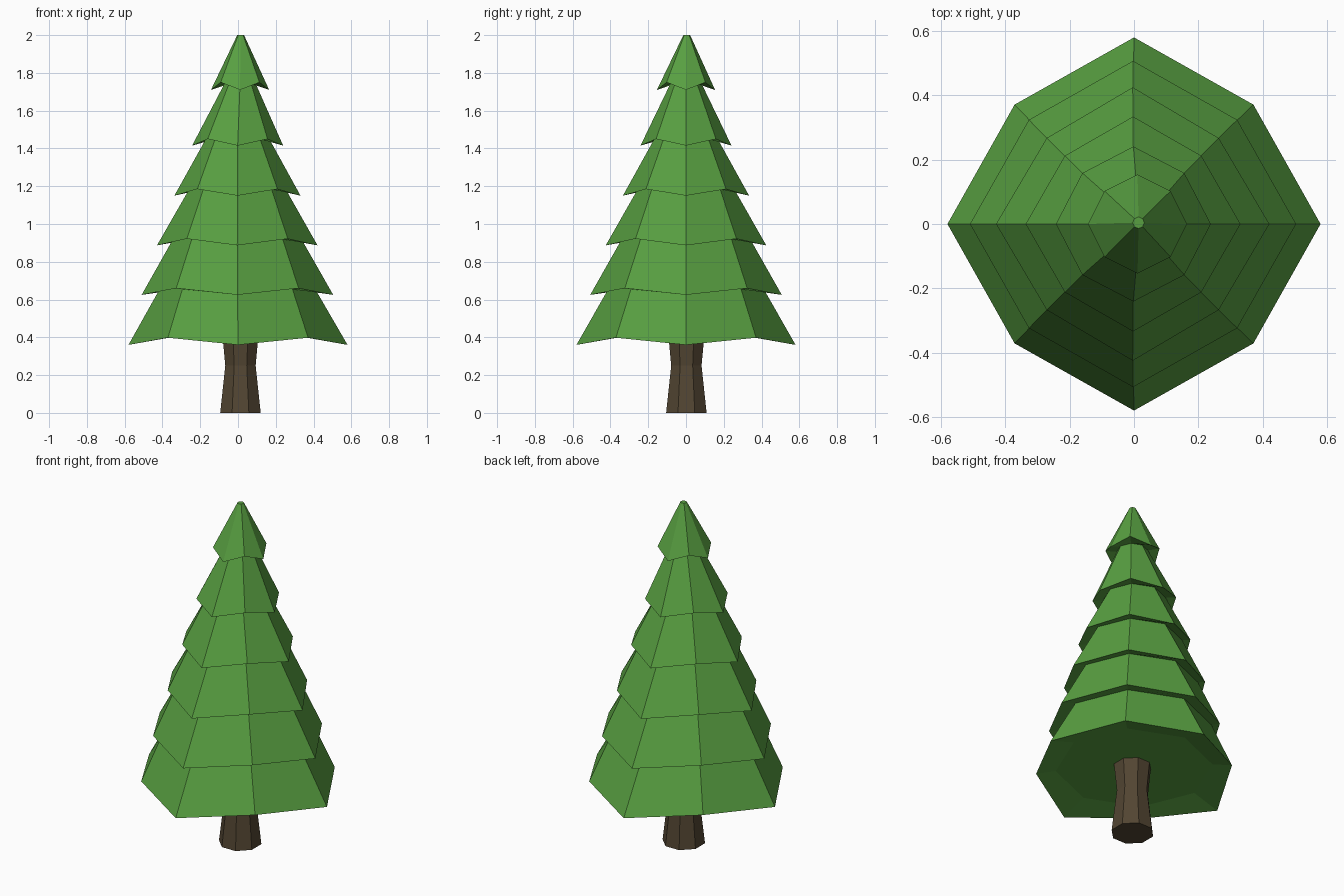
import bpy, bmesh
from math import cos, sin, pi

if "Cube" in bpy.data.objects:
    bpy.data.objects.remove(bpy.data.objects["Cube"])


def material(name, color):
    m = bpy.data.materials.new(name)
    m.diffuse_color = color
    m.use_nodes = True
    m.node_tree.nodes["Principled BSDF"].inputs["Base Color"].default_value = m.diffuse_color
    return m


def ring(bm, cx, cy, r_axis, z_axis, r_diag, z_diag, turn=0.0):
    # octagon whose alternate corners may differ in radius and height
    verts = []
    for i in range(8):
        a = turn + i * pi / 4
        r, z = (r_diag, z_diag) if i % 2 else (r_axis, z_axis)
        verts.append(bm.verts.new((cx + r * cos(a), cy + r * sin(a), z)))
    return verts


def skin(name, bm, rings, mat):
    # join consecutive rings and close both ends
    for a, b in zip(rings, rings[1:]):
        for i in range(8):
            j = (i + 1) % 8
            bm.faces.new((a[i], a[j], b[j], b[i]))
    bm.faces.new(rings[0][::-1])
    bm.faces.new(rings[-1])
    bmesh.ops.recalc_face_normals(bm, faces=bm.faces)
    mesh = bpy.data.meshes.new(name)
    bm.to_mesh(mesh)
    bm.free()
    mesh.materials.append(mat)
    obj = bpy.data.objects.new(name, mesh)
    bpy.context.collection.objects.link(obj)
    return obj


green = material("needles", (0.098, 0.35, 0.053, 1))
brown = material("bark", (0.085, 0.06, 0.032, 1))

# Trunk: pinched octagonal column
bm = bmesh.new()
trunk = [ring(bm, 0.013, 0.002, r, z, r, z, pi / 8)
         for r, z in ((0.116, 0), (0.087, 0.25), (0.105, 0.43))]
skin("trunk", bm, trunk, brown)

# Foliage tiers: inner neck radius/z, drooping rim radius/z, diagonal rim radius/z, x offset
tiers = [
    (0.42, 0.41, 0.58, 0.36, 0.525, 0.398, 0.0),
    (0.412, 0.655, 0.507, 0.625, 0.458, 0.66, -0.003),
    (0.34, 0.92, 0.425, 0.887, 0.378, 0.922, -0.004),
    (0.255, 1.185, 0.334, 1.15, 0.30, 1.185, -0.003),
    (0.168, 1.45, 0.241, 1.415, 0.224, 1.45, -0.002),
    (0.083, 1.742, 0.154, 1.71, 0.145, 1.75, 0.011),
]
bm = bmesh.new()
rings = []
for nr, nz, r, z, rd, zd, cx in tiers:
    rings.append(ring(bm, cx, 0, nr, nz, nr, nz))
    rings.append(ring(bm, cx, 0, r, z, rd, zd))
# Blunt tip
rings.append(ring(bm, 0.014, 0.004, 0.018, 2.0, 0.018, 2.0))
skin("foliage", bm, rings, green)
